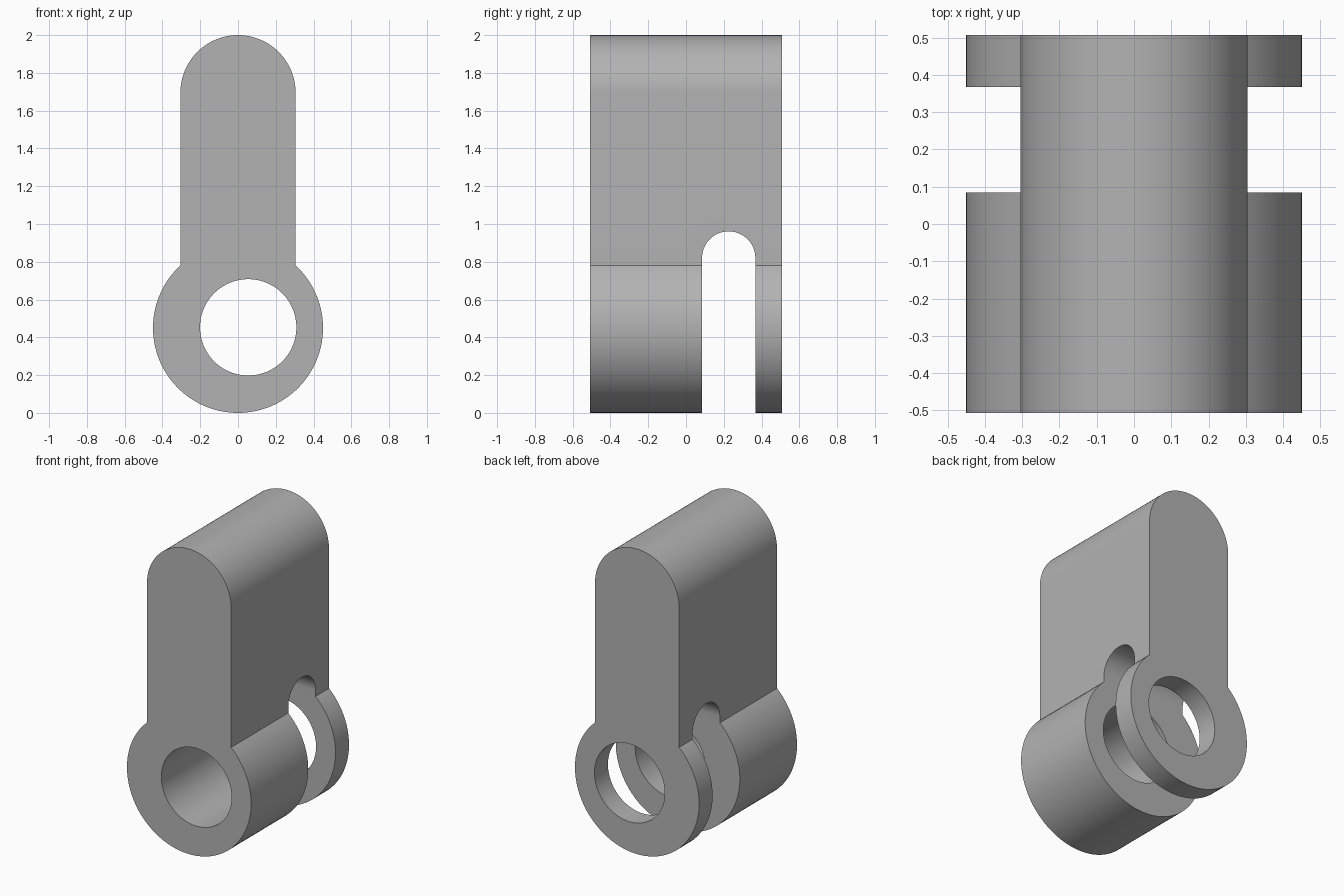
import bpy, bmesh, math
from mathutils import Vector

if "Cube" in bpy.data.objects:
    bpy.data.objects.remove(bpy.data.objects["Cube"])

HALF_DEPTH = 0.507
RING_R, ARM_R, TOP_Z = 0.45, 0.305, 1.695
SLOT_Y, SLOT_R, SLOT_Z = 0.226, 0.141, 0.82

grey = bpy.data.materials.new("plain grey")
grey.use_nodes = True
colour = (0.45, 0.45, 0.45, 1)
grey.diffuse_color = colour
grey.node_tree.nodes["Principled BSDF"].inputs["Base Color"].default_value = colour


def arc(cx, cz, r, start, end, steps):
    """Points on an arc, angles in radians."""
    angles = [start + (end - start) * i / steps for i in range(steps + 1)]
    return [(cx + r * math.cos(a), cz + r * math.sin(a)) for a in angles]


def prism(name, profile, place, direction):
    """Extrude a flat profile into a solid."""
    bm = bmesh.new()
    face = bm.faces.new([bm.verts.new(place(u, v)) for u, v in profile])
    top = bmesh.ops.extrude_face_region(bm, geom=[face])["geom"]
    moved = [e for e in top if isinstance(e, bmesh.types.BMVert)]
    bmesh.ops.translate(bm, verts=moved, vec=Vector(direction))
    bmesh.ops.recalc_face_normals(bm, faces=bm.faces)
    mesh = bpy.data.meshes.new(name)
    bm.to_mesh(mesh)
    bm.free()
    mesh.materials.append(grey)
    obj = bpy.data.objects.new(name, mesh)
    bpy.context.collection.objects.link(obj)
    return obj


# Body: round-topped arm joined to a wide ring
join = math.acos(ARM_R / RING_R)
outline = arc(0, RING_R, RING_R, math.pi - join, 2 * math.pi + join, 96)
outline += arc(0, TOP_Z, ARM_R, 0, math.pi, 64)
body = prism("hinge_body", outline, lambda u, v: (u, -HALF_DEPTH, v),
             (0, 2 * HALF_DEPTH, 0))

# Off-centre bore along the depth
bore = prism("bore_cutter", arc(0.054, 0.453, 0.255, 0, 2 * math.pi, 96)[:-1],
             lambda u, v: (u, -1, v), (0, 2, 0))

# Round-topped slot across the ring
slot_outline = arc(SLOT_Y, SLOT_Z, SLOT_R, 0, math.pi, 48)
slot_outline += [(SLOT_Y - SLOT_R, -0.2), (SLOT_Y + SLOT_R, -0.2)]
slot = prism("slot_cutter", slot_outline, lambda u, v: (-1, u, v), (2, 0, 0))

bpy.context.view_layer.objects.active = body
body.select_set(True)
for cutter in (bore, slot):
    cut = body.modifiers.new(cutter.name, "BOOLEAN")
    cut.operation, cut.solver, cut.object = "DIFFERENCE", "EXACT", cutter
    bpy.ops.object.modifier_apply(modifier=cut.name)
    bpy.data.objects.remove(cutter)

bpy.ops.object.select_all(action="DESELECT")
body.select_set(True)
bpy.ops.object.shade_smooth_by_angle(angle=math.radians(30))
